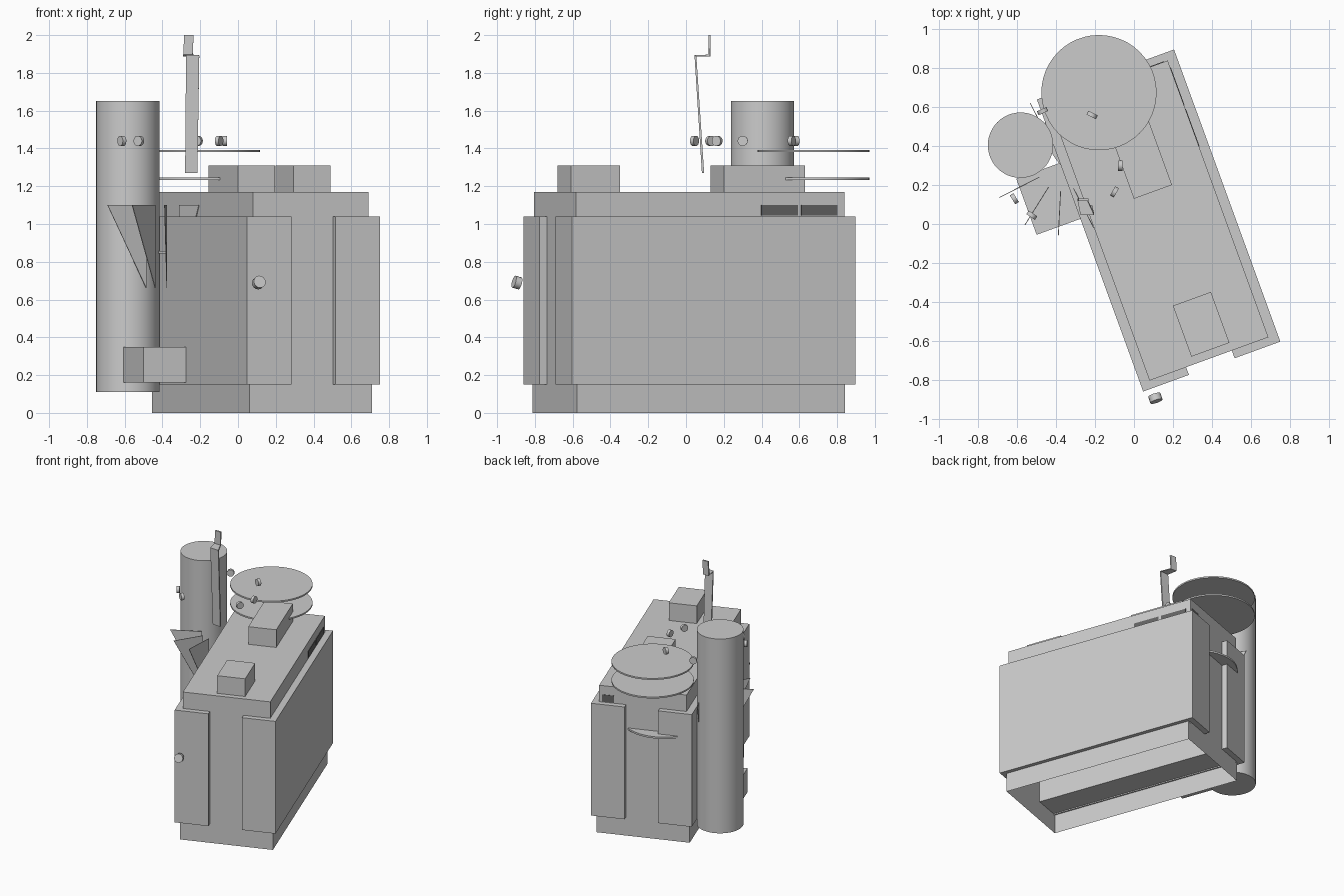
import bpy, bmesh, math
from mathutils import Matrix, Vector

cube = bpy.data.objects.get("Cube")
if cube:
    bpy.data.objects.remove(cube, do_unlink=True)

TURN = Matrix.Rotation(math.radians(20), 4, 'Z')   # the building stands turned


def material(name, value):
    m = bpy.data.materials.new(name)
    m.use_nodes = True
    colour = (value, value, value, 1)
    m.diffuse_color = colour
    node = m.node_tree.nodes["Principled BSDF"]
    node.inputs["Base Color"].default_value = colour
    node.inputs["Roughness"].default_value = 0.8
    return m


GREY = material("plain grey", 0.6)
DARK = material("dark opening", 0.13)


def finish(name, bm, mat=GREY, smooth=False):
    bmesh.ops.recalc_face_normals(bm, faces=bm.faces)
    mesh = bpy.data.meshes.new(name)
    bm.to_mesh(mesh)
    bm.free()
    mesh.materials.append(mat)
    obj = bpy.data.objects.new(name, mesh)
    bpy.context.collection.objects.link(obj)
    if smooth:
        bpy.ops.object.select_all(action='DESELECT')
        obj.select_set(True)
        bpy.context.view_layer.objects.active = obj
        bpy.ops.object.shade_smooth_by_angle(angle=math.radians(35))
    return obj


def box(name, u, v, z, mat=GREY, hollow=0):
    """Box in the turned frame; hollow 1 opens the bottom, 2 also the top."""
    bm = bmesh.new()
    size = Matrix.Diagonal((u[1] - u[0], v[1] - v[0], z[1] - z[0], 1))
    mid = Vector((sum(u) / 2, sum(v) / 2, sum(z) / 2))
    bmesh.ops.create_cube(bm, size=1, matrix=TURN @ Matrix.Translation(mid) @ size)
    bm.normal_update()
    ends = [f for f in bm.faces if f.normal.z < -0.5 and hollow
            or f.normal.z > 0.5 and hollow == 2]
    bmesh.ops.delete(bm, geom=ends, context='FACES')
    return finish(name, bm, mat)


def cylinder(name, centre, radius, depth, axis=(0, 0, 1), sides=48):
    bm = bmesh.new()
    spin = Vector((0, 0, 1)).rotation_difference(Vector(axis)).to_matrix().to_4x4()
    bmesh.ops.create_cone(bm, cap_ends=True, segments=sides, radius1=radius,
                          radius2=radius, depth=depth,
                          matrix=Matrix.Translation(centre) @ spin)
    return finish(name, bm, smooth=True)


def sheet(name, polygons, thickness):
    bm = bmesh.new()
    for points in polygons:
        bm.faces.new([bm.verts.new(p) for p in points])
    bmesh.ops.remove_doubles(bm, verts=bm.verts, dist=0.0001)
    obj = finish(name, bm)
    mod = obj.modifiers.new("thickness", 'SOLIDIFY')
    mod.thickness = thickness
    mod.offset = 0
    return obj


# Main body: hollow plinth, core and the two long side wings
box("plinth", (-0.222, 0.47), (-0.785, 0.725), (0, 0.15), hollow=2)
box("core", (-0.2, 0.45), (-0.783, 0.73), (0.14, 1.17), hollow=1)
for side, u in (("right", (-0.25, 0)), ("left", (0.25, 0.5))):
    box(side + "_wing", u, (-0.825, 0.772), (0.15, 1.04))

# Roof boxes and the low annex
box("front_roof_box", (0.044, 0.252), (-0.741, -0.463), (1.17, 1.31))
box("rear_roof_box", (0.044, 0.252), (0.122, 0.58), (1.17, 1.31))
box("annex", (-0.489, -0.2), (0.119, 0.425), (0.16, 0.35))

# Dark openings under the roof edge
for i, v in enumerate(((0.26, 0.465), (0.485, 0.69))):
    box(f"side_opening_{i + 1}", (0.446, 0.453), v, (1.045, 1.1), DARK)
box("back_opening", (0.34, 0.43), (0.726, 0.733), (1.045, 1.1), DARK)

# Tower and round platforms
cylinder("tower", (-0.583, 0.405, 0.88), 0.168, 1.54)
for name, z in (("lower_platform", 1.24), ("upper_platform", 1.387)):
    cylinder(name, (-0.18, 0.675, z), 0.296, 0.012)
cylinder("back_canopy", TURN @ Vector((0.02, 0.53, 0.85)), 0.295, 0.014)

# Ring of upright triangular fins, tapering down to the inner edge
hub = Vector((-0.37, 0.3, 0))
for i, angle in enumerate((117, 207, 238, 267, 297)):
    out = Vector((math.cos(math.radians(angle)), math.sin(math.radians(angle)), 0))
    inner, outer = hub + out * 0.13, hub + out * 0.36
    up = Vector((0, 0, 1))
    sheet(f"fin_{i + 1}", [(inner + up * 0.66, inner + up * 1.1, outer + up * 1.1)], 0.004)

# Ring of small lamps facing outwards
ring = Vector((-0.345, 0.305, 0))
spots = ((-0.47, 0.58), (-0.215, 0.56), (-0.07, 0.3),
         (-0.1, 0.165), (-0.525, 0.045), (-0.615, 0.13))
for i, (x, y) in enumerate(spots):
    p = Vector((x, y, 0))
    cylinder(f"lamp_{i + 1}", p + Vector((0, 0, 1.44)), 0.027, 0.022, p - ring, 16)
cylinder("front_lamp", (0.11, -0.895, 0.69), 0.033, 0.035, (0.3, -0.9, 0.25), 16)

# Stepped mast made from a bent strip
edges = [((-0.28, 0.09, 1.27), (-0.215, 0.09, 1.27)),
         ((-0.275, 0.05, 1.89), (-0.205, 0.05, 1.89)),
         ((-0.29, 0.125, 1.892), (-0.24, 0.125, 1.892)),
         ((-0.285, 0.125, 2.0), (-0.235, 0.125, 2.0))]
strips = [(a[0], a[1], b[1], b[0]) for a, b in zip(edges, edges[1:])]
sheet("mast", strips, 0.012)
